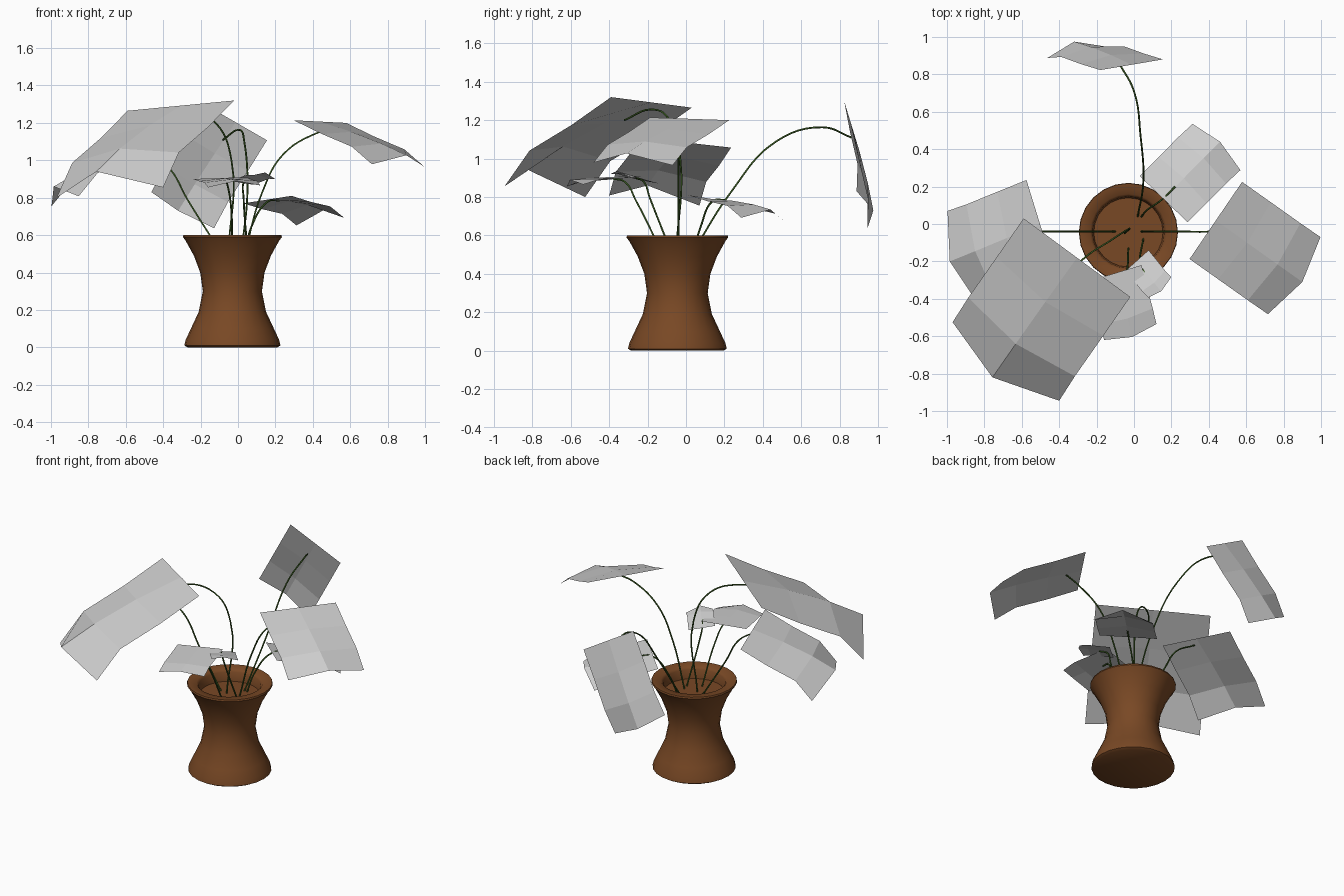
import bpy
import bmesh
import math
from mathutils import Vector

if "Cube" in bpy.data.objects:
    bpy.data.objects.remove(bpy.data.objects["Cube"])


def make_material(name, color):
    mat = bpy.data.materials.new(name)
    mat.use_nodes = True
    mat.diffuse_color = (*color, 1)
    mat.node_tree.nodes["Principled BSDF"].inputs["Base Color"].default_value = (*color, 1)
    return mat


clay = make_material("brown clay", (0.19, 0.065, 0.018))
green = make_material("stem green", (0.04, 0.10, 0.015))
grey = make_material("leaf grey", (0.62, 0.62, 0.62))


def add_mesh(name, bm, mat):
    mesh = bpy.data.meshes.new(name)
    bm.to_mesh(mesh)
    bm.free()
    mesh.materials.append(mat)
    obj = bpy.data.objects.new(name, mesh)
    bpy.context.collection.objects.link(obj)
    return obj


def add_vase(center, profile, sides=24):
    """Lathe a profile of (radius, height) pairs, closed at both ends."""
    bm = bmesh.new()
    rings = []
    for radius, z in profile:
        ring = []
        for i in range(sides):
            a = math.tau * i / sides
            ring.append(bm.verts.new((center[0] + radius * math.cos(a),
                                      center[1] + radius * math.sin(a), z)))
        rings.append(ring)
    for low, high in zip(rings, rings[1:]):
        for i in range(sides):
            j = (i + 1) % sides
            bm.faces.new((low[i], low[j], high[j], high[i]))
    bm.faces.new(rings[0][::-1])
    bm.faces.new(rings[-1])
    obj = add_mesh("vase", bm, clay)
    bpy.context.view_layer.objects.active = obj
    obj.select_set(True)
    bpy.ops.object.shade_smooth_by_angle(angle=math.radians(50))
    obj.select_set(False)


def add_stem(name, *points):
    """Thin round tube through the given points."""
    curve = bpy.data.curves.new(name, "CURVE")
    curve.dimensions = "3D"
    curve.bevel_depth = 0.005
    curve.bevel_resolution = 1
    curve.resolution_u = 6
    spline = curve.splines.new("BEZIER")
    spline.bezier_points.add(len(points) - 1)
    for knot, co in zip(spline.bezier_points, points):
        knot.co = co
        knot.handle_left_type = knot.handle_right_type = "AUTO"
    curve.materials.append(green)
    bpy.context.collection.objects.link(bpy.data.objects.new(name, curve))


def add_leaf(name, start_a, start_b, end_a, tip):
    """Folded sheet, two cells wide and three long, with a raised midrib."""
    a, b, end, tip = map(Vector, (start_a, start_b, end_a, tip))
    along = end - a
    ridge = tip - ((a + b) / 2 + along)
    # distance along the leaf, lift of the side edges, lift of the midrib
    rows = ((0, 0, 0), (0.35, 0.15, 0.5), (0.7, 0.42, 0.85), (1, 0, 1))
    bm = bmesh.new()
    grid = []
    for t, side, mid in rows:
        lifts = ((a, side), ((a + b) / 2, mid), (b, side))
        grid.append([bm.verts.new(p + along * t + ridge * k) for p, k in lifts])
    for low, high in zip(grid, grid[1:]):
        for i in range(2):
            bm.faces.new((low[i], low[i + 1], high[i + 1], high[i]))
    bmesh.ops.recalc_face_normals(bm, faces=bm.faces)
    if sum(f.normal.z for f in bm.faces) < 0:
        bmesh.ops.reverse_faces(bm, faces=bm.faces)
    add_mesh(name, bm, grey)


# Waisted vase with a thick rim and a recessed inner floor
add_vase((-0.03, -0.045), (
    (0.24, 0), (0.257, 0.01), (0.25, 0.04), (0.222, 0.1), (0.18, 0.19),
    (0.158, 0.3), (0.172, 0.4), (0.206, 0.49), (0.25, 0.57), (0.265, 0.59),
    (0.262, 0.6), (0.205, 0.595), (0.192, 0.58), (0.185, 0.52)))

# Stems
add_stem("large_leaf_stem", (-.05, -.05, .52), (-.035, -.03, 1), (-.12, -.085, 1.2),
         (-.275, -.19, 1.255), (-.38, -.32, 1.2))
add_stem("back_stem", (.02, .04, .52), (.05, .23, .82), (.035, .47, 1.09),
         (0, .71, 1.163), (-.08, .86, 1.11))
add_stem("left_stem", (.04, -.04, .52), (.13, -.04, .83), (.24, -.04, 1.03),
         (.42, -.04, 1.145), (.52, -.03, 1.17))
add_stem("back_left_stem", (.04, .04, .52), (.07, .075, .64), (.16, .14, .78),
         (.22, .2, .785))
add_stem("right_stem", (-.1, -.04, .52), (-.27, -.04, .79), (-.37, -.04, .96),
         (-.52, -.04, 1.06))
add_stem("front_stem", (-.03, -.13, .52), (-.04, -.26, .78), (-.06, -.32, .88),
         (-.07, -.38, .895))
add_stem("small_leaf_stem", (.05, -.08, .52), (.03, -.19, .8), (.03, -.22, .88),
         (.06, -.26, .9))

# Leaves: both start corners, the first end corner, the midrib tip
add_leaf("large_leaf", (-.59, .03, 1.265), (-.02, -.39, 1.32), (-.97, -.525, .8),
         (-.757, -.82, .94))
add_leaf("back_leaf", (-.18, .823, 1.3), (.155, .88, 1.107), (-.463, .888, .83),
         (-.32, .975, .73))
add_leaf("left_leaf", (.578, .225, 1.2), (.297, -.187, 1.214), (.997, -.07, .965),
         (.9, -.31, 1.027))
add_leaf("back_left_leaf", (.03, .257, .77), (.286, .01, .81), (.313, .535, .652),
         (.46, .44, .735))
add_leaf("right_leaf", (-.575, .235, 1.057), (-.43, -.235, 1.11), (-.997, .07, .755),
         (-.985, -.2, .86))
add_leaf("front_leaf", (.04, -.22, .91), (-.24, -.305, .9), (.12, -.535, .865),
         (-.01, -.604, .89))
add_leaf("small_leaf", (.078, -.14, .87), (-.045, -.25, .89), (.2, -.283, .9),
         (.145, -.36, .935))
